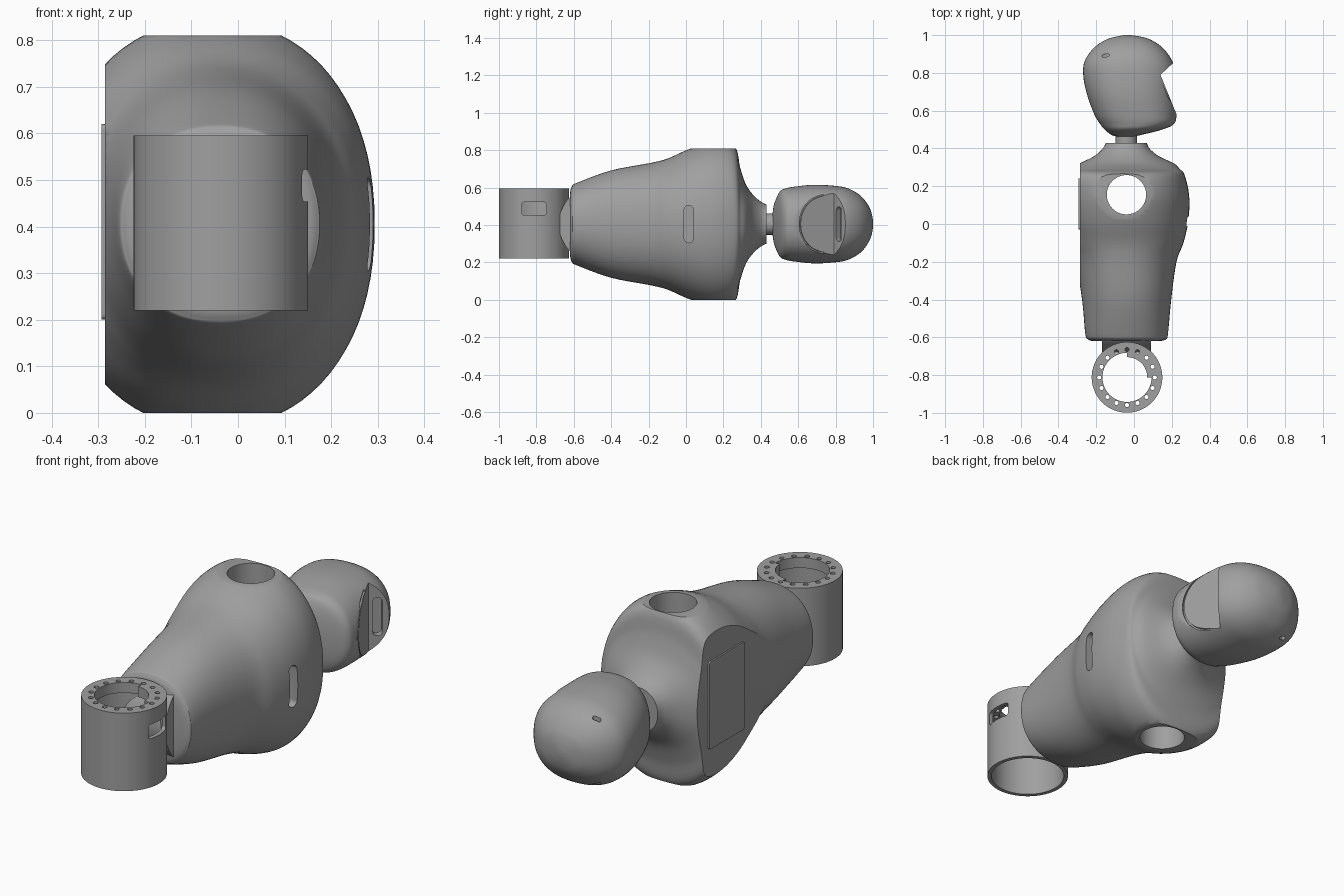
import bpy, bmesh, math
from mathutils import Vector, Matrix

cube = bpy.data.objects.get("Cube")
if cube:
    bpy.data.objects.remove(cube)

CX, CZ = -0.04, 0.405        # body axis
BACK = -0.285                # flat back

grey = bpy.data.materials.new("plain grey")
grey.use_nodes = True
grey.diffuse_color = (0.35, 0.35, 0.35, 1)
grey.node_tree.nodes["Principled BSDF"].inputs["Base Color"].default_value = (0.35, 0.35, 0.35, 1)


def finish(name, bm):
    bmesh.ops.recalc_face_normals(bm, faces=bm.faces)
    me = bpy.data.meshes.new(name)
    bm.to_mesh(me)
    bm.free()
    me.materials.append(grey)
    ob = bpy.data.objects.new(name, me)
    bpy.context.collection.objects.link(ob)
    return ob


def smooth(ob, degrees=35):
    bpy.ops.object.select_all(action='DESELECT')
    ob.select_set(True)
    bpy.context.view_layer.objects.active = ob
    bpy.ops.object.shade_smooth_by_angle(angle=math.radians(degrees))


def cut(ob, cutters, keep=False):
    """Subtract helper solids, then remove them."""
    bpy.context.view_layer.objects.active = ob
    for c in cutters:
        c.hide_render = True
        m = ob.modifiers.new("cut", 'BOOLEAN')
        m.operation, m.solver, m.object = 'DIFFERENCE', 'EXACT', c
        bpy.ops.object.modifier_apply(modifier=m.name)
    for c in cutters:
        bpy.data.objects.remove(c)


def cylinder(name, centre, r, depth, axis='Z', seg=64):
    rot = {'X': Matrix.Rotation(math.pi / 2, 4, 'Y'),
           'Y': Matrix.Rotation(math.pi / 2, 4, 'X'), 'Z': Matrix()}[axis]
    bm = bmesh.new()
    bmesh.ops.create_cone(bm, cap_ends=True, segments=seg, radius1=r, radius2=r,
                          depth=depth, matrix=Matrix.Translation(centre) @ rot)
    return finish(name, bm)


def prism(name, pts, vec):
    """Extrude a closed outline along a vector."""
    bm = bmesh.new()
    face = bm.faces.new([bm.verts.new(p) for p in pts])
    top = bmesh.ops.extrude_face_region(bm, geom=[face])['geom']
    bmesh.ops.translate(bm, vec=vec, verts=[v for v in top if isinstance(v, bmesh.types.BMVert)])
    return finish(name, bm)


def slot(name, centre, u, v, w, hu, hv, r, depth):
    """Rounded slot solid spanning directions u and v, sunk along w."""
    c, u, v, w = (Vector(t) for t in (centre, u, v, w))
    pts = []
    for q, (su, sv) in enumerate([(1, 1), (-1, 1), (-1, -1), (1, -1)]):
        for k in range(7):
            a = math.pi / 2 * (q + k / 6)
            pts.append(c - w * depth / 2 + u * (su * (hu - r) + r * math.cos(a))
                       + v * (sv * (hv - r) + r * math.sin(a)))
    return prism(name, pts, w * depth)


def spline(rows, steps):
    """Smooth curve through rows of values."""
    out = []
    for i in range(len(rows) - 1):
        p0, p1 = rows[max(i - 1, 0)], rows[i]
        p2, p3 = rows[i + 1], rows[min(i + 2, len(rows) - 1)]
        for k in range(steps):
            t = k / steps
            out.append([b + (c - a) * t / 2 + (2 * a - 5 * b + 4 * c - d) * t * t / 2
                        + (3 * b - a - 3 * c + d) * t ** 3 / 2
                        for a, b, c, d in zip(p0, p1, p2, p3)])
    return out + [list(rows[-1])]


def loft(rows, power, seg=80, steps=5):
    """Rows are y, front x, back x, half height."""
    bm, rings = bmesh.new(), []
    for y, front, back, half in spline(rows, steps):
        mid, a, ring = (front + back) / 2, (front - back) / 2, []
        for k in range(seg):
            c, s = math.cos(math.tau * k / seg), math.sin(math.tau * k / seg)
            ring.append(bm.verts.new((mid + a * math.copysign(abs(c) ** (2 / power), c), y,
                                      CZ + half * math.copysign(abs(s) ** (2 / power), s))))
        rings.append(ring)
    for r0, r1 in zip(rings, rings[1:]):
        for k in range(seg):
            bm.faces.new((r0[k], r0[k - 1], r1[k - 1], r1[k]))
    bm.faces.new(rings[0])
    bm.faces.new(rings[-1])
    return bm


# Torso: lofted along y, then trimmed flat at the shoulders and back
bm = loft([(-.62, .14, -.22, .17), (-.61, .17, -.245, .203), (-.58, .18, -.258, .222),
           (-.4, .197, -.275, .287), (-.2, .225, -.31, .325), (-.1, .262, -.35, .35),
           (.02, .288, -.39, .402), (.15, .292, -.40, .437), (.26, .268, -.39, .415),
           (.29, .243, -.35, .30), (.32, .212, -.29, .213), (.36, .13, -.21, .155),
           (.4, .082, -.165, .12), (.43, .068, -.15, .105)], 2.2)
for co, no in [((BACK, 0, 0), (-1, 0, 0)), ((0, 0, 0), (0, 0, -1)), ((0, 0, 2 * CZ), (0, 0, 1))]:
    res = bmesh.ops.bisect_plane(bm, geom=bm.verts[:] + bm.edges[:] + bm.faces[:],
                                 plane_co=co, plane_no=no, clear_outer=True)
    bmesh.ops.holes_fill(bm, edges=[e for e in bm.edges if e.is_boundary], sides=0)
torso = finish("torso", bm)
X, Y, Z = (1, 0, 0), (0, 1, 0), (0, 0, 1)
cut(torso, [cylinder("shoulder_bore", (CX, .155, CZ), .104, 1),
            slot("chest_slot_cutter", (.28, .015, CZ), Y, Z, X, .025, .1, .024, .08)])
smooth(torso)

# Back panel
panel = slot("back_panel", (BACK - .003, .105, .41), Y, Z, X, .135, .21, .012, .009)
smooth(panel)

# Neck and waist joints
smooth(cylinder("neck", (CX, .45, CZ), .057, .12, 'Y'))
smooth(cylinder("waist_joint", (CX, -.475, CZ), .205, .26, 'X', 96))

# Head: loft with a wedge removed for the face
head = finish("head", loft([(.463, .0, -.09, .06), (.472, .04, -.12, .11), (.5, .15, -.155, .172),
                            (.53, .212, -.18, .19), (.58, .225, -.21, .2), (.68, .222, -.247, .21),
                            (.78, .222, -.268, .206), (.86, .204, -.262, .193),
                            (.93, .155, -.215, .155), (.975, .09, -.15, .1),
                            (.993, .03, -.09, .055), (1, -.02, -.05, .015)], 2.3))
wedge = prism("face_cutter", [(.14, .79, 0), (.40, 1.03, 0), (.5, .47, 0), (.27, .47, 0)], (0, 0, 1))
brow = Vector((.065, .06, 0)).normalized()
brow_out = Vector((brow.y, -brow.x, 0))
cheek = Vector((-.085, .21, 0)).normalized()
cheek_out = Vector((cheek.y, -cheek.x, 0))
visor = slot("visor_cutter", Vector((.17, .817, CZ)), brow, Z, brow_out, .021, .092, .02, .06)
ears = [slot("ear_cutter", (-.15, .892, CZ + s * .17), (.96, .28, 0), (-.28, .96, 0), Z,
             .019, .008, .0075, .1) for s in (-1, 1)]
# Curved groove on the face plate
centre = Vector((.14, .79, CZ)) - cheek * .045
arc = [centre + cheek * (-.15 * math.cos(a)) + Vector((0, 0, .155 * math.sin(a)))
       for a in (math.radians(-85 + 170 * k / 24) for k in range(25))]
bm = bmesh.new()
rings = []
for p in arc:
    d = (p - centre).normalized()
    rings.append([bm.verts.new(p + d * i * .004 + cheek_out * j * .008)
                  for i, j in [(-1, -1), (1, -1), (1, 1), (-1, 1)]])
for r0, r1 in zip(rings, rings[1:]):
    for k in range(4):
        bm.faces.new((r0[k], r0[k - 1], r1[k - 1], r1[k]))
bm.faces.new(rings[0])
bm.faces.new(rings[-1])
cut(head, [wedge, finish("groove_cutter", bm), visor] + ears)
smooth(head)

# Hip ring: open tube with a drilled flange on top
HX, HY = -.037, -.812
hip = cylinder("hip_ring", (HX, HY, .4075), .187, .375, seg=96)
quarter = [(HX, HY, .5)] + [(HX + .107 * math.cos(a), HY + .107 * math.sin(a), .5)
                            for a in (math.pi / 2 * k / 12 for k in range(13))]
rest = [(HX, HY, .5)] + [(HX + .13 * math.cos(a), HY + .13 * math.sin(a), .5)
                         for a in (math.pi / 2 * (1 + k / 12) for k in range(37))]
holes = [cylinder("bolt_hole", (HX + .147 * math.cos(a), HY + .147 * math.sin(a), .58), .011, .1, seg=16)
         for a in (math.tau * k / 16 for k in range(16))]
cut(hip, [cylinder("hollow_cutter", (HX, HY, .36), .168, .37),
          prism("quarter_cutter", quarter, (0, 0, .2)), prism("rim_cutter", rest, (0, 0, .2)),
          slot("side_slot_cutter", (.15, HY, .488), Y, Z, X, .066, .034, .012, .16)] + holes)
smooth(hip)
